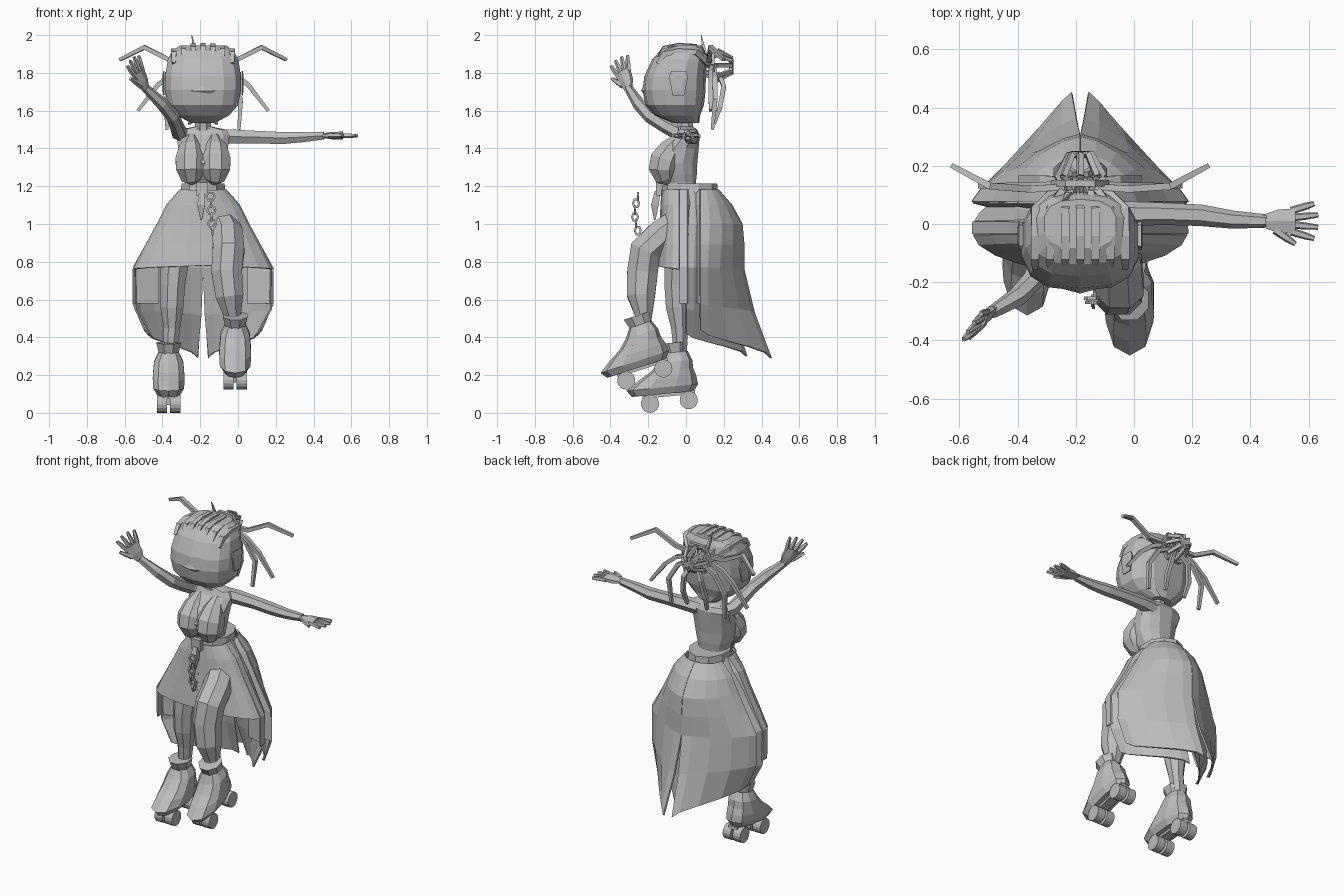
import bpy, bmesh, math
from math import sin, cos, pi, radians
from mathutils import Vector, Matrix

if "Cube" in bpy.data.objects:
    bpy.data.objects.remove(bpy.data.objects["Cube"], do_unlink=True)

CX = -0.185  # body axis
grey = bpy.data.materials.new("plain_grey")
grey.use_nodes = True
grey.diffuse_color = (0.5, 0.5, 0.5, 1)
grey.node_tree.nodes["Principled BSDF"].inputs["Base Color"].default_value = (0.5, 0.5, 0.5, 1)


def finish(name, bm):
    bmesh.ops.recalc_face_normals(bm, faces=bm.faces)
    me = bpy.data.meshes.new(name)
    bm.to_mesh(me)
    bm.free()
    me.materials.append(grey)
    ob = bpy.data.objects.new(name, me)
    bpy.context.collection.objects.link(ob)
    return ob


def skin(name, rings, closed=True):
    bm = bmesh.new()
    vs = [[bm.verts.new(p) for p in r] for r in rings]
    n = len(rings[0])
    for a, b in zip(vs, vs[1:]):
        for i in range(n if closed else n - 1):
            j = (i + 1) % n
            bm.faces.new((a[i], a[j], b[j], b[i]))
    if closed:
        bm.faces.new(vs[0])
        bm.faces.new(vs[-1])
    return finish(name, bm)


def cloth(name, rings):
    mod = skin(name, rings, closed=False).modifiers.new("cloth", 'SOLIDIFY')
    mod.thickness = 0.01
    mod.offset = 0


def loft(name, rows, x=CX, n=12, power=1.0):
    """Stacked horizontal sections: (z, centre y, half width, half depth)."""
    def bend(c):
        return math.copysign(abs(c) ** power, c)
    return skin(name, [[(x + rx * bend(cos(2 * pi * (i + .5) / n)), cy + ry * bend(sin(2 * pi * (i + .5) / n)), z)
                        for i in range(n)] for z, cy, rx, ry in rows])


def limb(name, pts, n=6, u=None, flat=1.0):
    """Tube through (x, y, z, radius) points."""
    P = [Vector(p[:3]) for p in pts]
    d = P[-1] - P[0]
    if u is None:
        u = [0, 0, 0]
        u[min(range(3), key=lambda k: abs(d[k]))] = 1
    u = Vector(u)
    rings = []
    for i, p in enumerate(P):
        t = (P[min(i + 1, len(P) - 1)] - P[max(i - 1, 0)]).normalized()
        a = (u - t * u.dot(t)).normalized()
        b = t.cross(a) * flat
        r = pts[i][3]
        rings.append([p + (a * cos(2 * pi * (k + .5) / n) + b * sin(2 * pi * (k + .5) / n)) * r for k in range(n)])
    return skin(name, rings)


def block(name, loc, size):
    bm = bmesh.new()
    bmesh.ops.create_cube(bm, size=1, matrix=Matrix.Translation(loc) @ Matrix.Diagonal((*size, 1)))
    return finish(name, bm)


def panel(name, side, y0, rows, pinch, n=5):
    """Half of a cloth layer: rows of (z middle, z edge, half width, middle y, gap)."""
    rings = []
    for k, (zm, ze, w, b, gap) in enumerate(rows):
        p = 1 + pinch * k / (len(rows) - 1)
        ring = []
        for i in range(n + 1):
            t = pi / 2 * i / n
            c, s = max(cos(t), 0) ** p, sin(t) ** p
            ring.append((CX + side * (gap + (w - gap) * c), y0 + (b - y0) * s, ze + (zm - ze) * i / n))
        rings.append(ring)
    cloth(name, rings)


# Torso and bust
loft("torso", [(1.14, .0, .1, .08), (1.22, -.03, .095, .085), (1.26, -.04, .11, .1), (1.32, -.055, .128, .118),
               (1.4, -.03, .135, .1), (1.47, .01, .145, .065), (1.5, .01, .125, .05), (1.515, .0, .05, .04)], power=.85)
loft("neck", [(1.49, .0, .045, .045), (1.57, -.01, .045, .045)], n=8)
for s, side in ((1, "left"), (-1, "right")):
    limb(side + "_bust", [(CX + s * x, y, z, r) for x, y, z, r in
                          ((.06, -.03, 1.46, .03), (.065, -.075, 1.4, .066), (.066, -.11, 1.34, .086),
                           (.066, -.12, 1.29, .083), (.062, -.11, 1.24, .055), (.055, -.09, 1.22, .02))],
         n=8, u=(1, 0, 0))
loft("belt", [(1.14, .02, .127, .15), (1.215, .02, .12, .145)], n=10)
loft("hips", [(.84, .0, .15, .1), (1.0, .02, .17, .12), (1.15, .02, .115, .13)], n=10)

# Head with ears and a wide wedge for the nose
loft("head", [(1.535, .0, .065, .07), (1.575, -.045, .14, .12), (1.63, -.06, .19, .155), (1.71, -.063, .205, .167),
              (1.78, -.058, .205, .163), (1.87, -.035, .19, .145), (1.915, -.02, .168, .12),
              (1.945, .0, .125, .085)], n=14, power=.75)
for s, side in ((1, "left"), (-1, "right")):
    x = CX + s * .185
    skin(side + "_ear", [[(x + s * dx, -.04 + dy * k, 1.75 + dz * k) for dy, dz in
                          ((.038, .06), (.05, .03), (.03, -.07), (-.03, -.07), (-.05, .03), (-.038, .06))]
                         for dx, k in ((0, .8), (.025, 1), (.03, .6))])
skin("nose", [[(CX + x, -.2, z), (CX + x, -.215 - d, 1.705), (CX + x, -.2, 1.67)]
              for x, z, d in ((-.09, 1.74, .0), (0, 1.79, .024), (.09, 1.74, .0))])

# Braided rows over the scalp
for i in range(7):
    k = (i - 3) / 3
    x, drop = CX + .155 * k, .03 * k * k
    limb("scalp_braid", [(x, -.15, 1.88 - drop, .014), (x, -.115, 1.93 - drop, .02), (x, -.04, 1.945 - drop, .02),
                         (x, .05, 1.94 - drop, .02), (CX + .1 * k, .11, 1.88 - drop, .016),
                         (CX + .05 * k, .13, 1.83, .012)], n=4)

# Knotted bun: open hexagonal loops
for i in range(4):
    a = pi * i / 4
    rim = [Vector((cos(a) * cos(t), sin(t), sin(a) * cos(t))) for t in [pi * k / 3 for k in range(7)]]
    limb("bun_loop", [(CX + v.x * .08, .165 + v.y * .085, 1.84 + v.z * .08, .014) for v in rim], n=4, u=(.3, .1, .9))
limb("bun_ring", [(CX + .09 * cos(t), .14, 1.84 + .09 * sin(t), .015) for t in [pi * k / 3 for k in range(7)]],
     n=4, u=(0, 1, 0))
limb("top_spike", [(CX - .04, .1, 1.9, .015), (CX - .06, .08, 2.0, .003)], n=4)

# Loose locks, mirrored
locks = [[(.03, .13, 1.86), (.17, .12, 1.865), (.31, .13, 1.935), (.44, .2, 1.87)],
         [(.04, .14, 1.85), (.16, .13, 1.8), (.24, .13, 1.735), (.345, .13, 1.6)],
         [(.03, .15, 1.82), (.13, .155, 1.77), (.2, .155, 1.66), (.19, .14, 1.5)],
         [(.02, .17, 1.8), (.06, .2, 1.73), (.08, .18, 1.62), (.07, .15, 1.53)]]
for s in (1, -1):
    for lock in locks:
        limb("loose_lock", [(CX + s * x, y, z, r) for (x, y, z), r in zip(lock, (.014, .017, .017, .012))], n=4)


def hand(side, wrist, direction, across, thumb):
    w, d = Vector(wrist), Vector(direction).normalized()
    a = Vector(across)
    a = (a - d * a.dot(d)).normalized()
    limb(side + "_palm", [(*(w + d * l), r) for l, r in ((-.01, .026), (.04, .046), (.1, .05))], u=a, flat=.42)
    for i in range(4):
        k = (i - 1.5) / 1.5
        base = w + d * .085 + a * .036 * k
        f = d + a * .3 * k
        limb(side + "_finger", [(*(base + f * l), r) for l, r in
                                ((0, .014), (.05, .013), (.1 - .02 * abs(k), .009))], n=5)
    base = w + d * .03 + a * thumb * .03
    limb(side + "_thumb", [(*(base + (d + a * thumb * .7) * l), r) for l, r in
                           ((0, .016), (.04, .014), (.07, .009))], n=5)


# Arms
limb("left_arm", [(-.12, .03, 1.46, .045), (-.03, .035, 1.463, .043), (.1, .035, 1.46, .038), (.23, .03, 1.455, .037),
                  (.34, .015, 1.46, .031), (.455, .01, 1.468, .023)])
hand("left", (.455, .01, 1.468), (1, .0, .0), (0, 1, 0), -1)
limb("right_arm", [(-.27, .02, 1.465, .045), (-.31, -.03, 1.48, .043), (-.325, -.11, 1.52, .038),
                   (-.345, -.19, 1.57, .037), (-.4, -.25, 1.635, .034), (-.49, -.305, 1.72, .023)], u=(1, 0, 0))
hand("right", (-.49, -.305, 1.72), (-.055, -.04, .12), (-.6, -.75, 0), 1)

# Skirt: front apron, a side pleat and two layers of split tails
for s, side in ((1, "left"), (-1, "right")):
    panel(side + "_apron", s, -.035, [(1.18, 1.18, .12, -.125, 0), (1.1, 1.1, .19, -.13, 0),
                                      (1.0, 1.0, .24, -.135, 0), (.9, .89, .3, -.145, 0),
                                      (.78, .76, .365, -.16, 0)], .1)
    cloth(side + "_pleat", [[(CX + s * (w - d * w), y, z) for d, y in ((0, -.035), (0, .005), (.35, .04), (0, .075))]
                            for z, w in ((1.18, .12), (1.1, .19), (1.0, .24), (.89, .3), (.77, .367), (.58, .365))])
    panel(side + "_inner_tail", s, .0, [(1.18, 1.18, .115, .12, 0), (1.0, 1.0, .23, .2, 0), (.77, .77, .365, .2, 0),
                                        (.52, .55, .36, .25, .01), (.3, .42, .29, .32, .03)], .8)
    panel(side + "_outer_tail", s, .075, [(1.18, 1.18, .12, .17, 0), (1.1, 1.1, .19, .24, 0), (1.0, 1.0, .24, .295, 0),
                                          (.89, .89, .3, .305, 0), (.76, .77, .368, .305, 0),
                                          (.53, .58, .37, .36, .012), (.29, .44, .31, .45, .028)], .8)

# Legs
limb("right_leg", [(-.29, -.0, 1.0, .09), (-.337, -.04, .8, .082), (-.345, -.05, .68, .07), (-.35, -.045, .56, .066),
                   (-.35, -.035, .45, .047), (-.36, -.03, .32, .038)], n=8)
limb("left_leg", [(-.1, .0, 1.03, .085), (-.055, -.13, .94, .088), (-.05, -.215, .86, .09), (-.06, -.23, .75, .088),
                  (-.045, -.238, .62, .08), (-.03, -.225, .52, .05), (-.018, -.23, .42, .038)], n=8, u=(1, 0, 0))


# Roller boots
def boot(side, x, y, z, tilt):
    place = Matrix.Translation((x, y, z)) @ Matrix.Rotation(radians(tilt), 4, 'X')
    parts = [loft(side + "_boot", [(.045, -.03, .062, .165), (.08, -.03, .085, .19), (.125, -.0, .088, .155),
                                   (.165, .028, .085, .115), (.21, .052, .08, .09), (.26, .06, .055, .062)],
                  x=0, n=10, power=.85),
             loft(side + "_cuff", [(.235, .06, .052, .057), (.31, .055, .07, .078)], x=0, n=8),
             block(side + "_plate", (0, 0, .04), (.06, .28, .02))]
    for wy in (-.103, .103):
        parts.append(block(side + "_truck", (0, wy, .02), (.02, .04, .05)))
        for wx in (-.035, .035):
            bm = bmesh.new()
            bmesh.ops.create_cone(bm, cap_ends=True, segments=16, radius1=.048, radius2=.048, depth=.054,
                                  matrix=Matrix.Translation((wx, wy, 0)) @ Matrix.Rotation(pi / 2, 4, 'Y'))
            parts.append(finish(side + "_wheel", bm))
    for p in parts:
        p.matrix_world = place


boot("right", -.367, -.088, .058, 5.5)
boot("left", -.015, -.218, .203, 18)

# Belt tag and hanging chain
block("belt_buckle", (CX - .005, -.145, 1.185), (.06, .03, .07))
limb("belt_tag", [(CX - .005, -.15, 1.17, .022), (CX - .01, -.165, 1.1, .028), (CX - .01, -.165, 1.02, .006)], n=4)
for i in range(6):
    c = Vector((-.145 + .002 * i, -.255 - .016 * sin(pi * i / 5), 1.145 - .036 * i))
    wide = i % 2 == 0
    ring = [(c.x + (.022 * cos(k) if wide else 0), c.y + (0 if wide else .016 * cos(k)), c.z + .024 * sin(k), .008)
            for k in [pi * j / 3 for j in range(7)]]
    limb("chain_link", ring, n=4, u=(0, 1, 0) if wide else (1, 0, 0))
